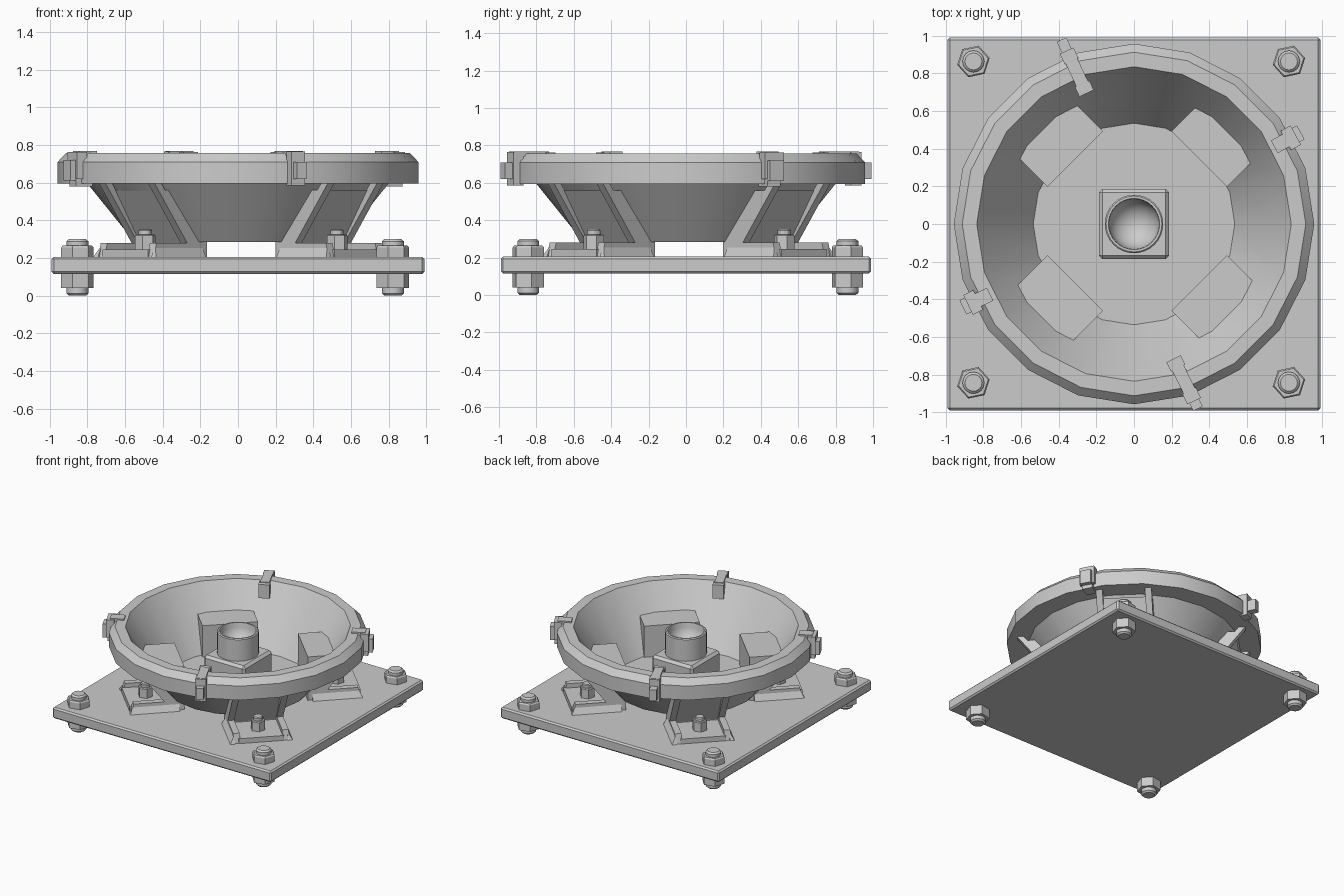
import bpy, bmesh, math
from mathutils import Matrix, Vector

if "Cube" in bpy.data.objects:
    bpy.data.objects.remove(bpy.data.objects["Cube"])


def make(name, verts, faces, smooth=False, matrix=None):
    bm = bmesh.new()
    vs = [bm.verts.new(v) for v in verts]
    for f in faces:
        bm.faces.new([vs[i] for i in f])
    bmesh.ops.remove_doubles(bm, verts=bm.verts, dist=1e-5)
    bmesh.ops.recalc_face_normals(bm, faces=bm.faces)
    me = bpy.data.meshes.new(name)
    bm.to_mesh(me)
    bm.free()
    ob = bpy.data.objects.new(name, me)
    bpy.context.collection.objects.link(ob)
    if matrix:
        me.transform(matrix)
    if smooth:
        bpy.ops.object.select_all(action='DESELECT')
        ob.select_set(True)
        bpy.context.view_layer.objects.active = ob
        bpy.ops.object.shade_smooth_by_angle(angle=math.radians(30))
    return ob


def lathe(name, profile, n, x=0, y=0, phase=0):
    """Revolve an (r, z) profile that starts and ends on the axis."""
    verts, faces, m = [], [], len(profile)
    for i in range(n):
        a = phase + 2 * math.pi * i / n
        verts += [(x + r * math.cos(a), y + r * math.sin(a), z) for r, z in profile]
    for i in range(n):
        j = (i + 1) % n
        faces += [(i*m + k, j*m + k, j*m + k + 1, i*m + k + 1) for k in range(m - 1)]
    return make(name, verts, faces, True)


def prism(name, outline, t0, t1, matrix):
    """Extrude an (r, z) outline sideways from t0 to t1."""
    n = len(outline)
    verts = [(r, t, z) for t in (t0, t1) for r, z in outline]
    faces = [tuple(range(n)), tuple(range(n, 2 * n))]
    faces += [(i, (i + 1) % n, n + (i + 1) % n, n + i) for i in range(n)]
    return make(name, verts, faces, False, matrix)


def box(name, r0, r1, t0, t1, z0, z1, matrix=None, bevel=0):
    ob = prism(name, [(r0, z0), (r1, z0), (r1, z1), (r0, z1)], t0, t1, matrix or Matrix())
    if bevel:
        mod = ob.modifiers.new("bevel", 'BEVEL')
        mod.width, mod.segments = bevel, 1
    return ob


def frame(deg, x=0, y=0):
    return Matrix.Translation((x, y, 0)) @ Matrix.Rotation(math.radians(deg), 4, 'Z')


# Base plate
box("base_plate", -0.99, 0.99, -0.99, 0.99, 0.115, 0.205, bevel=0.012)

# Corner bolts with a nut above and below the plate
for sx in (-1, 1):
    for sy in (-1, 1):
        x, y = -0.015 + 0.8375 * sx, 0.01 + 0.853 * sy
        lathe("corner_bolt", [(0, 0), (0.045, 0), (0.058, 0.012), (0.058, 0.288),
                              (0.045, 0.3), (0, 0.3)], 16, x, y)
        for z0, z1, r0, r1 in ((0.2, 0.265, 0.088, 0.08), (0.04, 0.12, 0.088, 0.088)):
            lathe("corner_nut", [(0, z0), (r0, z0), (r0, z1 - 0.01), (r1, z1), (0, z1)],
                  6, x, y, math.radians(12))

# Dish: floor, sloped wall and chamfered rim
lathe("dish", [(0, 0.285), (0.55, 0.285), (0.80, 0.595), (0.957, 0.595), (0.957, 0.71),
               (0.912, 0.757), (0.835, 0.757), (0.535, 0.305), (0, 0.305)],
      20, phase=math.pi / 2)

# Centre block and cup with a round hollow
block = box("centre_block", -0.187, 0.187, -0.187, 0.187, 0.295, 0.54, bevel=0.02)
hollow = [(0.133 * math.cos(a), 0.71 - 0.133 * math.sin(a))
          for a in (math.pi / 2 * k / 8 for k in range(9))]
lathe("centre_cup", [(0, 0.53), (0.155, 0.53), (0.155, 0.715), (0.148, 0.722),
                     (0.136, 0.722)] + hollow[:-1] + [(0, hollow[-1][1])], 32)

# Four legs: solid body through the dish wall, side ribs, foot and bolt
body = [(0.465, 0.205), (0.58, 0.205), (0.58, 0.25), (0.785, 0.56), (0.465, 0.56)]
rib = [(0.465, 0.205), (0.865, 0.205), (0.845, 0.28), (0.615, 0.28), (0.87, 0.61),
       (0.82, 0.61), (0.78, 0.56), (0.465, 0.56)]
for k in range(4):
    m = frame(45 + 90 * k, 0.017, 0.016)
    prism("leg_body", body, -0.165, 0.165, m)
    for s in (-1, 1):
        prism("leg_rib", rib, s * 0.16, s * 0.209, m)
        # flared skirt along each foot side
        make("foot_skirt",
             [(0.5, s*0.2, 0.205), (0.875, s*0.2, 0.205), (0.845, s*0.2, 0.27), (0.5, s*0.2, 0.27),
              (0.5, s*0.235, 0.205), (0.875, s*0.235, 0.205)],
             [(0, 1, 2, 3), (0, 1, 5, 4), (4, 5, 2, 3), (0, 4, 3), (1, 5, 2)], False, m)
    box("foot_plate", 0.55, 0.87, -0.17, 0.17, 0.2, 0.245, m)
    p = m @ Vector((0.72, 0, 0))
    lathe("foot_nut", [(0, 0.24), (0.056, 0.24), (0.056, 0.318), (0.05, 0.325), (0, 0.325)],
          6, p.x, p.y, math.radians(15))
    lathe("foot_bolt", [(0, 0.3), (0.036, 0.3), (0.036, 0.345), (0.03, 0.352), (0, 0.352)],
          12, p.x, p.y)

# Long rim clamps, front and back
for deg, t, end in ((115, -0.065, 1.05), (296, -0.125, 1.03)):
    m = frame(deg) @ Matrix.Translation((0, t, 0))
    box("clamp_strap", 0.77, 0.975, -0.034, 0.034, 0.74, 0.768, m)
    box("clamp_inner_pad", 0.735, 0.79, -0.042, 0.042, 0.65, 0.762, m)
    box("clamp_outer_arm", 0.925, 0.985, -0.04, 0.04, 0.585, 0.765, m)
    box("clamp_knob", 0.97, end, -0.028, 0.028, 0.62, 0.71, m)

# Short rim clamps, left and right
for deg in (28.8, 206):
    m = frame(deg)
    box("clamp_strap", 0.85, 0.955, -0.038, 0.038, 0.735, 0.768, m)
    box("clamp_outer_arm", 0.92, 0.98, -0.058, 0.058, 0.62, 0.763, m)
    box("clamp_knob", 0.965, 1.01, -0.042, 0.042, 0.61, 0.72, m)
    box("clamp_lower_jaw", 0.88, 0.975, -0.04, 0.04, 0.58, 0.63, m)
